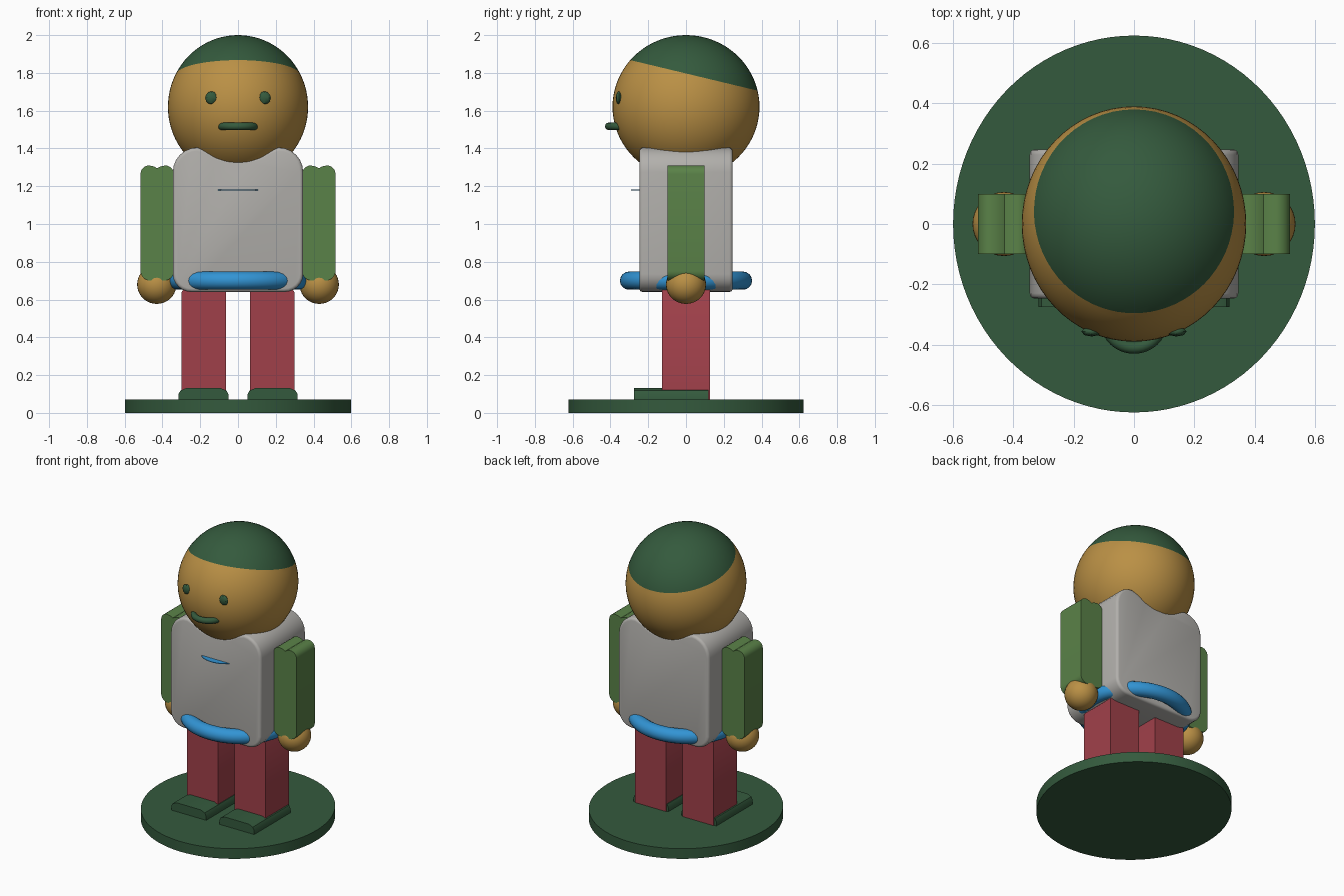
import bpy, bmesh, math
from mathutils import Matrix, Vector

if "Cube" in bpy.data.objects:
    bpy.data.objects.remove(bpy.data.objects["Cube"])


def material(name, r, g, b):
    lin = [((c / 255 + 0.055) / 1.055) ** 2.4 for c in (r, g, b)]
    m = bpy.data.materials.new(name)
    m.diffuse_color = (*lin, 1)
    m.use_nodes = True
    m.node_tree.nodes["Principled BSDF"].inputs["Base Color"].default_value = m.diffuse_color
    return m


DARK = material("dark_green", 52, 90, 61)
SKIN = material("gold", 186, 144, 69)
GREY = material("light_grey", 178, 176, 172)
RED = material("red", 160, 64, 74)
BLUE = material("blue", 50, 148, 212)
GREEN = material("leaf_green", 90, 130, 72)


def finish(bm, name, *mats, angle=35):
    bmesh.ops.recalc_face_normals(bm, faces=bm.faces)
    me = bpy.data.meshes.new(name)
    bm.to_mesh(me)
    bm.free()
    for m in mats:
        me.materials.append(m)
    me.shade_smooth()
    me.set_sharp_from_angle(angle=math.radians(angle))
    ob = bpy.data.objects.new(name, me)
    bpy.context.collection.objects.link(ob)
    return ob


def place(loc, size):
    return Matrix.Translation(loc) @ Matrix.Diagonal((*size, 1))


def ball(name, loc, size, mat, u=32, v=20, angle=35):
    bm = bmesh.new()
    bmesh.ops.create_uvsphere(bm, u_segments=u, v_segments=v, radius=1,
                              matrix=place(loc, size))
    return finish(bm, name, mat, angle=angle)


def disc(name, loc, rx, ry, h, mat):
    bm = bmesh.new()
    bmesh.ops.create_cone(bm, cap_ends=True, segments=96, radius1=1, radius2=1,
                          depth=1, matrix=place(loc, (rx, ry, h)))
    return finish(bm, name, mat)


def ring(name, loc, rx, ry, r, mat, n=64, k=16):
    """Horizontal oval tube."""
    bm = bmesh.new()
    rows = []
    for i in range(n):
        a = 2 * math.pi * i / n
        row = []
        for j in range(k):
            b = 2 * math.pi * j / k
            o = r * math.cos(b)
            row.append(bm.verts.new((loc[0] + (rx + o) * math.cos(a),
                                     loc[1] + (ry + o) * math.sin(a),
                                     loc[2] + r * math.sin(b))))
        rows.append(row)
    for i in range(n):
        p, q = rows[i], rows[(i + 1) % n]
        for j in range(k):
            bm.faces.new((p[j], q[j], q[(j + 1) % k], p[(j + 1) % k]))
    return finish(bm, name, mat)


def extrude_profile(name, pts, y0, y1, mat, bevel=0.0):
    """Extrude an x-z outline along y and round the rims of both ends."""
    bm = bmesh.new()
    base = bm.faces.new([bm.verts.new((x, y0, z)) for x, z in pts])
    ext = bmesh.ops.extrude_face_region(bm, geom=[base], use_keep_orig=True)
    for v in ext["geom"]:
        if isinstance(v, bmesh.types.BMVert):
            v.co.y = y1
    bmesh.ops.recalc_face_normals(bm, faces=bm.faces)
    if bevel:
        rims = [e for e in bm.edges
                if abs(e.verts[0].co.y - e.verts[1].co.y) < 1e-5]
        bmesh.ops.bevel(bm, geom=rims, offset=bevel, segments=3, profile=0.5,
                        affect='EDGES')
    return finish(bm, name, mat)


def arc(cx, cz, rx, rz, a0, a1, n=6):
    return [(cx + rx * math.cos(math.radians(a0 + (a1 - a0) * i / n)),
             cz + rz * math.sin(math.radians(a0 + (a1 - a0) * i / n)))
            for i in range(n + 1)]


def mirrored(half):
    """Close a right-hand outline with its left-hand copy."""
    return half + [(-x, z) for x, z in reversed(half)]


# round base
disc("base", (0, 0, 0.035), 0.598, 0.623, 0.07, DARK)

# torso with rounded sides and a dipped neckline
torso = arc(0.245, 0.735, 0.1, 0.095, -90, 0) + arc(0.215, 1.275, 0.13, 0.13, 0, 90)
torso += [(0.17, 1.39), (0.11, 1.355), (0.05, 1.34)]
extrude_profile("torso", mirrored(torso), -0.247, 0.247, GREY, 0.018)

# belt and small chest plate
ring("belt", (0, 0, 0.7), 0.322, 0.302, 0.048, BLUE)
disc("chest_plate", (0, -0.2, 1.18), 0.125, 0.09, 0.004, BLUE)

# head with a slanted hair cap
bm = bmesh.new()
C = Vector((0, 0, 1.62))
bmesh.ops.create_uvsphere(bm, u_segments=64, v_segments=40, radius=1,
                          matrix=place(C, (0.371, 0.389, 0.38)))
hair_point, hair_up = Vector((0, 0, 1.797)), Vector((0, 0.24, 1)).normalized()
bmesh.ops.bisect_plane(bm, geom=bm.verts[:] + bm.edges[:] + bm.faces[:],
                       plane_co=hair_point, plane_no=hair_up, dist=1e-5)
for f in bm.faces:
    f.material_index = int((f.calc_center_median() - hair_point).dot(hair_up) > 0)
finish(bm, "head", SKIN, DARK)

# mouth
ring("mouth", (0, -0.325, 1.517), 0.09, 0.084, 0.02, DARK, 40, 12)

for s, side in ((-1, "left"), (1, "right")):
    # eye
    ball(side + "_eye", (s * 0.14, -0.356, 1.668), (0.034, 0.016, 0.034), DARK, 8, 6)

    # arm with a shallow groove along the top
    arm = arc(0.035, 0.75, 0.053, 0.05, -90, 0) + arc(0.043, 1.265, 0.045, 0.045, 0, 90)
    arm += [(0.018, 1.305), (0.0, 1.295)]
    arm = arm + [(-x, z) for x, z in reversed(arm[:-1])]
    extrude_profile(side + "_arm", [(x + s * 0.428, z) for x, z in arm],
                    -0.099, 0.099, GREEN)

    # hand
    ball(side + "_hand", (s * 0.43, 0, 0.68), (0.104, 0.106, 0.103), SKIN)

    # leg
    leg = [(-0.117, 0.07), (0.117, 0.07), (0.117, 0.64), (0.107, 0.655),
           (-0.107, 0.655), (-0.117, 0.64)]
    extrude_profile(side + "_leg", [(x + s * 0.181, z) for x, z in leg],
                    -0.128, 0.127, RED)

    # shoe
    shoe = [(-0.133, 0.06), (0.133, 0.06), (0.133, 0.098), (0.122, 0.118),
            (0.092, 0.131), (-0.092, 0.131), (-0.122, 0.118), (-0.133, 0.098)]
    extrude_profile(side + "_shoe", [(x + s * 0.183, z) for x, z in shoe],
                    -0.275, 0.12, DARK)
